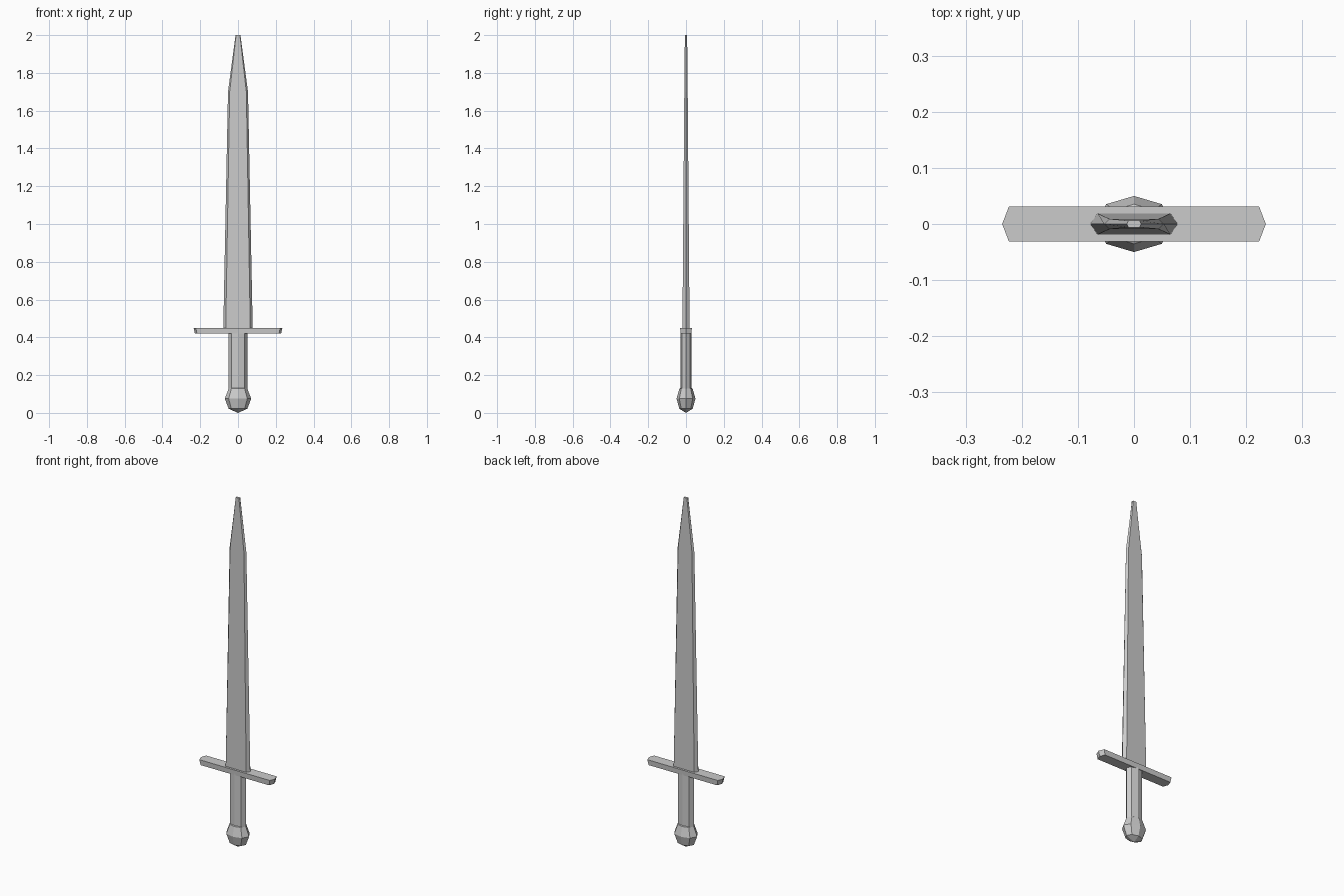
import bpy, bmesh
from math import cos, sin, tau

if "Cube" in bpy.data.objects:
    bpy.data.objects.remove(bpy.data.objects["Cube"])


def loft(name, rings):
    """Skin a closed solid through equally sized rings of 3D points."""
    bm = bmesh.new()
    loops = [[bm.verts.new(p) for p in ring] for ring in rings]
    n = len(loops[0])
    for a, b in zip(loops, loops[1:]):
        for i in range(n):
            j = (i + 1) % n
            bm.faces.new((a[i], a[j], b[j], b[i]))
    bm.faces.new(loops[0][::-1])
    bm.faces.new(loops[-1])
    bmesh.ops.recalc_face_normals(bm, faces=bm.faces[:])
    mesh = bpy.data.meshes.new(name)
    bm.to_mesh(mesh)
    bm.free()
    obj = bpy.data.objects.new(name, mesh)
    bpy.context.collection.objects.link(obj)
    return obj


def hexagon(tip, flat, y, z):
    """Flat-sided section with a pointed edge at each end of x."""
    return [(tip, 0, z), (flat, y, z), (-flat, y, z),
            (-tip, 0, z), (-flat, -y, z), (flat, -y, z)]


def octagon(rx, ry, z):
    return [(rx * cos(tau * i / 8), ry * sin(tau * i / 8), z) for i in range(8)]


# Tapered blade with bevelled cutting edges and a blunt tip
loft("blade", [hexagon(0.078, 0.065, 0.019, 0.44),
               hexagon(0.053, 0.044, 0.009, 1.70),
               hexagon(0.013, 0.010, 0.006, 2.00)])

# Crossguard with pointed ends, slightly narrower underneath
loft("crossguard", [hexagon(0.228, 0.217, 0.029, 0.42),
                    hexagon(0.235, 0.223, 0.031, 0.45)])

# Eight-sided grip
loft("grip", [octagon(0.05, 0.03, 0.08), octagon(0.05, 0.03, 0.43)])

# Low-poly flattened ball pommel
bpy.ops.mesh.primitive_uv_sphere_add(segments=8, ring_count=4, radius=1,
                                     location=(0, 0, 0.075))
pommel = bpy.context.object
pommel.name = "pommel"
pommel.scale = (0.07, 0.05, 0.075)
